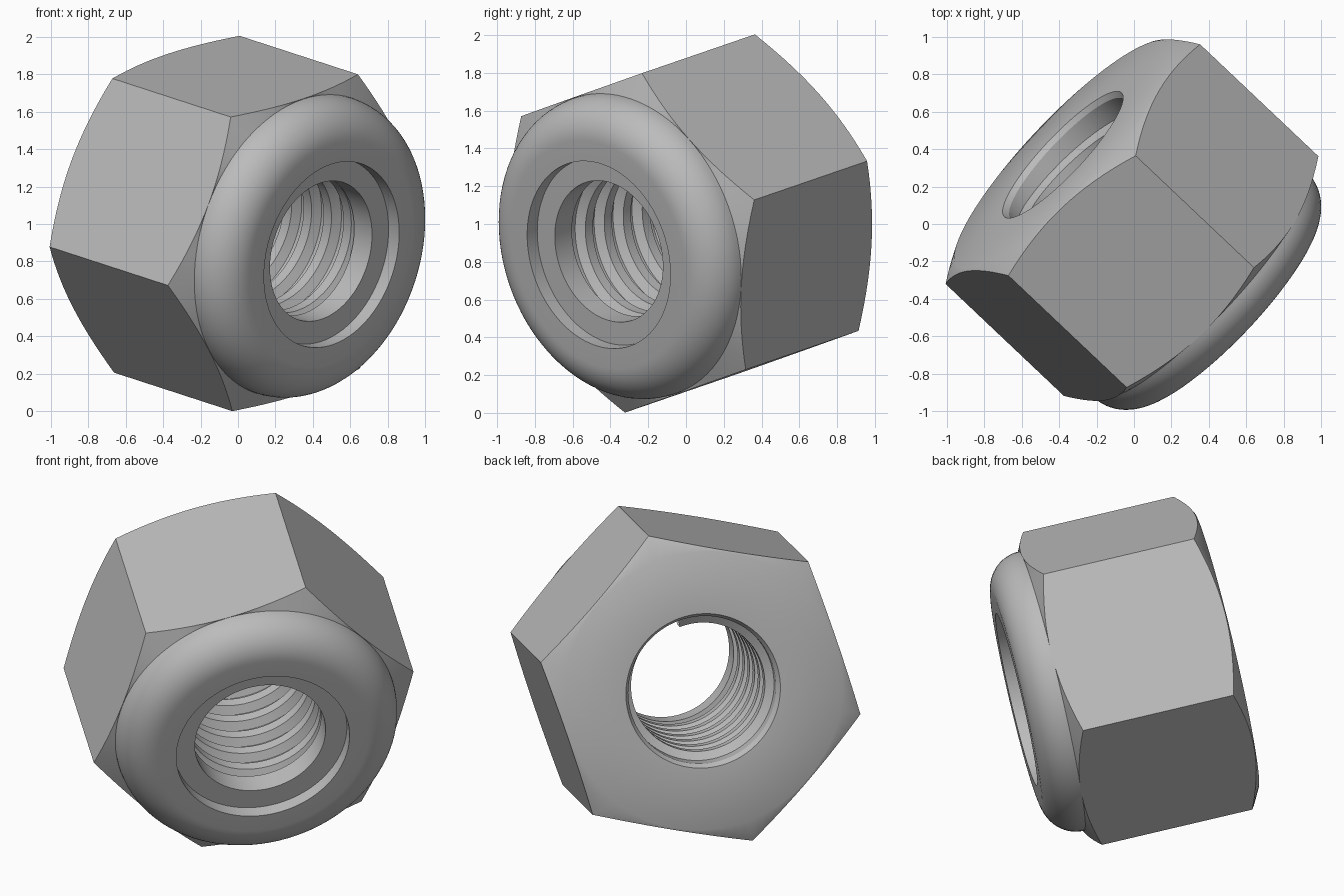
import bpy, bmesh, math
from mathutils import Matrix, Vector

cube = bpy.data.objects.get("Cube")
if cube:
    bpy.data.objects.remove(cube)

SEG = 96
CORNER = 0.96                                  # hexagon corner radius
FLAT = CORNER * math.cos(math.pi / 6)          # hexagon flat radius
SLOPE = 0.54                                   # chamfer cone slope
LENGTH = 0.893                                 # corner edge length

# Tilted frame: local z is the bore axis, local x points at a hexagon corner
axis = Vector((0.707, -0.669, -0.23)).normalized()
side = Vector((0.349, 0.047, 0.936))
side = (side - axis * side.dot(axis)).normalized()
frame = Matrix((side, axis.cross(side), axis)).transposed().to_4x4()
frame.translation = (0.305, -0.278, 0.90)

steel = bpy.data.materials.new("steel_grey")
steel.use_nodes = True
GREY = (0.5, 0.5, 0.5, 1)
steel.diffuse_color = GREY
steel.node_tree.nodes["Principled BSDF"].inputs["Base Color"].default_value = GREY


def add_object(name, bm):
    mesh = bpy.data.meshes.new(name)
    bm.to_mesh(mesh)
    bm.free()
    mesh.materials.append(steel)
    obj = bpy.data.objects.new(name, mesh)
    bpy.context.collection.objects.link(obj)
    obj.matrix_world = frame
    return obj


def smooth(obj):
    bpy.ops.object.select_all(action='DESELECT')
    obj.select_set(True)
    bpy.context.view_layer.objects.active = obj
    bpy.ops.object.shade_smooth_by_angle(angle=math.radians(32))


def lathe(name, profile):
    """Closed revolve; a profile point is (radius, height) or a function of angle."""
    bm = bmesh.new()
    rings = []
    for point in profile:
        ring = []
        for i in range(SEG):
            a = math.tau * i / SEG
            r, z = point(a) if callable(point) else point
            ring.append(bm.verts.new((r * math.cos(a), r * math.sin(a), z)))
        rings.append(ring)
    for k, ring in enumerate(rings):
        nxt = rings[(k + 1) % len(rings)]
        for i in range(SEG):
            j = (i + 1) % SEG
            bm.faces.new((ring[i], ring[j], nxt[j], nxt[i]))
    bmesh.ops.recalc_face_normals(bm, faces=bm.faces)
    obj = add_object(name, bm)
    smooth(obj)
    return obj


def hex_edge(base, direction):
    """Curved edge where the chamfer cone cuts the hexagon sides."""
    def point(a):
        r = FLAT / math.cos(a % (math.pi / 3) - math.pi / 6)
        return r, base + direction * (CORNER - r) * SLOPE
    return point


# Hexagon body with the rounded collar, lip recess and countersunk bore
TUBE, RING, MID = 0.208, 0.62, 0.067
back = -LENGTH - (CORNER - 0.82) * SLOPE
collar = [(RING + TUBE * math.cos(t), MID + TUBE * math.sin(t))
          for t in (math.pi / 2 * i / 14 for i in range(15))]
lathe("nut_body", [(0.435, back + 0.03), (0.455, back), (0.82, back),
                   hex_edge(-LENGTH, -1), hex_edge(0, 1)]
      + collar + [(0.51, MID + TUBE), (0.51, 0.05), (0.435, 0.05)])

# Locking ring set below the collar lip
lathe("locking_insert", [(0.51, 0.06), (0.51, 0.195), (0.385, 0.195), (0.385, 0.06)])

# Helical thread ridge swept up the bore
PITCH, TURNS = 0.15, 6
bm = bmesh.new()
start = back + 0.04
ridge = [bm.verts.new((r, 0, start + z)) for r, z in
         ((0.44, 0), (0.387, 0.03), (0.387, 0.09), (0.44, 0.12))]
for a, b in zip(ridge, ridge[1:]):
    bm.edges.new((a, b))
thread = add_object("bore_thread", bm)
screw = thread.modifiers.new("Helix", 'SCREW')
screw.axis = 'Z'
screw.angle = math.tau
screw.screw_offset = PITCH
screw.iterations = TURNS
screw.steps = screw.render_steps = 64
screw.use_normal_calculate = True
bpy.ops.object.select_all(action='DESELECT')
thread.select_set(True)
bpy.context.view_layer.objects.active = thread
bpy.ops.object.modifier_apply(modifier="Helix")

# Face the thread towards the bore axis
bm = bmesh.new()
bm.from_mesh(thread.data)
bm.normal_update()
inward = sum(f.normal.dot(Vector((f.calc_center_median().x, f.calc_center_median().y, 0)))
             for f in bm.faces)
if inward > 0:
    bmesh.ops.reverse_faces(bm, faces=bm.faces)
bm.to_mesh(thread.data)
bm.free()
smooth(thread)
